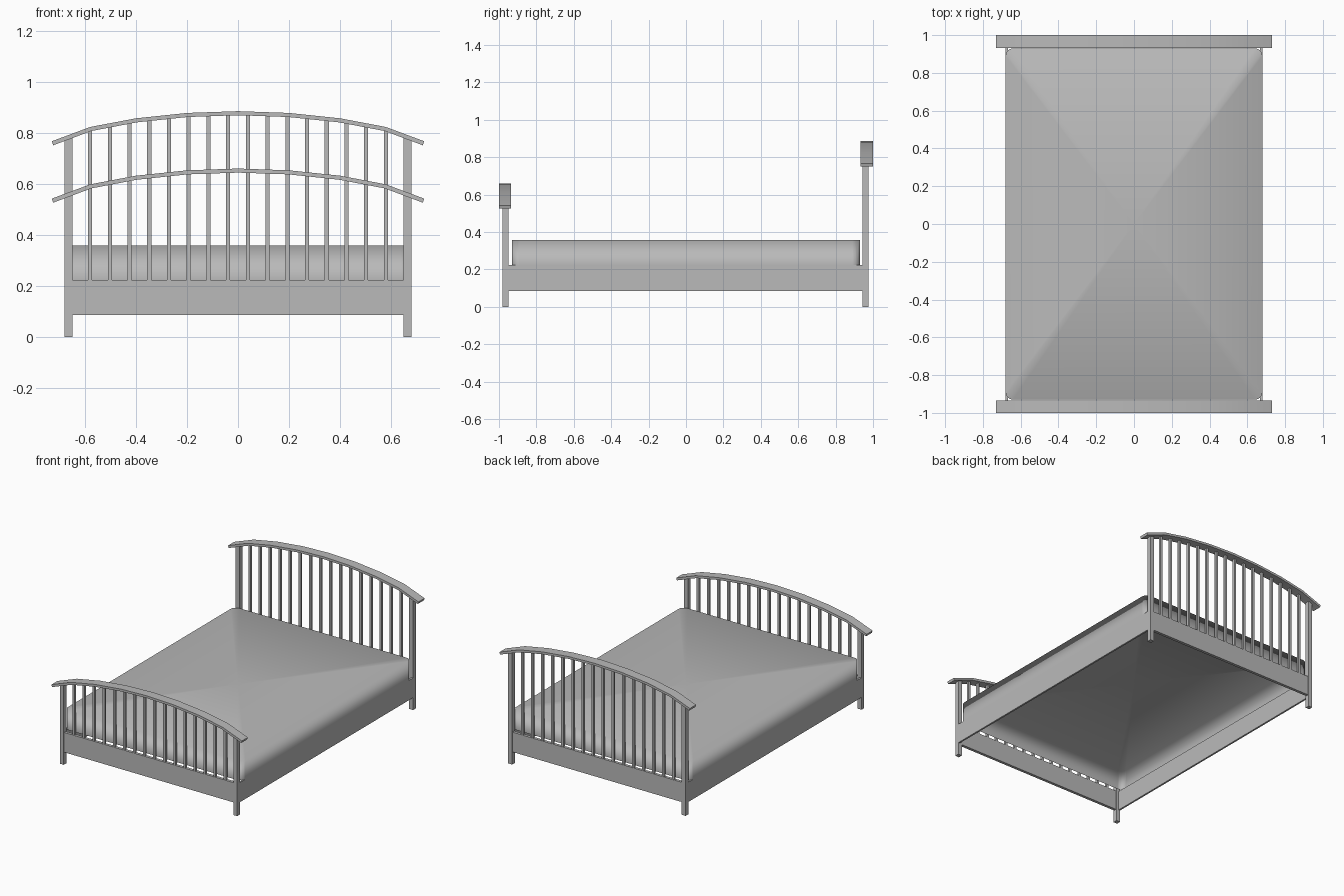
import bpy
import bmesh
from mathutils import Vector

if "Cube" in bpy.data.objects:
    bpy.data.objects.remove(bpy.data.objects["Cube"], do_unlink=True)

grey = bpy.data.materials.new("plain grey")
grey.use_nodes = True
colour = (0.49, 0.49, 0.49, 1)
grey.diffuse_color = colour
grey.node_tree.nodes["Principled BSDF"].inputs["Base Color"].default_value = colour


def finish(name, bm, smooth=False):
    bmesh.ops.recalc_face_normals(bm, faces=bm.faces)
    for f in bm.faces:
        f.smooth = smooth
    mesh = bpy.data.meshes.new(name)
    bm.to_mesh(mesh)
    bm.free()
    mesh.materials.append(grey)
    obj = bpy.data.objects.new(name, mesh)
    bpy.context.collection.objects.link(obj)
    return obj


def add_box(bm, low, high):
    low, high = Vector(low), Vector(high)
    verts = bmesh.ops.create_cube(bm, size=1)["verts"]
    for v in verts:
        v.co = (low + high) / 2 + v.co * (high - low)


def box(name, low, high):
    bm = bmesh.new()
    add_box(bm, low, high)
    return finish(name, bm)


# Arched rail's top edge, as (x, drop below the crown)
half_arch = [(0.73, 0.118), (0.58, 0.062), (0.4, 0.028), (0.2, 0.007)]
arch = [(-x, d) for x, d in half_arch] + [(0, 0)] + [(x, d) for x, d in reversed(half_arch)]


def drop_at(x):
    for (x0, d0), (x1, d1) in zip(arch, arch[1:]):
        if x0 <= x <= x1:
            return d0 + (d1 - d0) * (x - x0) / (x1 - x0)


def end_board(name, y, rail_y, crown):
    thick = 0.016
    # Arched cap rail, extruded across its depth, soft along the arch only
    bm = bmesh.new()
    outline = [(x, crown - d) for x, d in arch]
    outline += [(x * 0.993, crown - d - thick) for x, d in reversed(arch)]
    face = bm.faces.new([bm.verts.new((x, rail_y[0], z)) for x, z in outline])
    moved = bmesh.ops.extrude_face_region(bm, geom=[face])["geom"]
    for v in moved:
        if isinstance(v, bmesh.types.BMVert):
            v.co.y = rail_y[1]
    bmesh.ops.recalc_face_normals(bm, faces=bm.faces)
    for e in bm.edges:
        e.smooth = e.calc_face_angle(0) < 0.5
    finish(name + "_cap_rail", bm, smooth=True)

    # Corner legs
    for side, sign in (("left", 1), ("right", -1)):
        xs = sorted((sign * 0.65, sign * 0.68))
        top = crown - drop_at(0.665) - thick / 2
        box(f"{name}_{side}_leg", (xs[0], y - 0.015, 0), (xs[1], y + 0.015, top))

    # Row of spindles
    bm = bmesh.new()
    count, reach, half = 16, 0.58, 0.008
    for i in range(count):
        x = -reach + 2 * reach * i / (count - 1)
        top = crown - drop_at(x) - thick / 2
        add_box(bm, (x - half, y - half, 0.21), (x + half, y + half, top))
    finish(name + "_spindles", bm)

    # Lower board between the legs
    box(name + "_lower_board", (-0.65, y - 0.01, 0.085), (0.65, y + 0.01, 0.222))


end_board("footboard", -0.965, (-1, -0.935), 0.66)
end_board("headboard", 0.96, (0.933, 1), 0.885)

# Side rails
for side, sign in (("left", 1), ("right", -1)):
    xs = sorted((sign * 0.668, sign * 0.68))
    box(side + "_side_rail", (xs[0], -0.95, 0.085), (xs[1], 0.945, 0.222))

# Mattress: shell open below, rounded upright corners, top fanned from its centre
bm = bmesh.new()
add_box(bm, (-0.68, -0.93, 0.222), (0.68, 0.93, 0.358))
upright = [e for e in bm.edges if abs(e.verts[0].co.z - e.verts[1].co.z) > 0.1]
bmesh.ops.bevel(bm, geom=upright, offset=0.04, segments=4, profile=0.5, affect='EDGES')
bm.normal_update()
bottom = [f for f in bm.faces if f.normal.z < -0.9]
bmesh.ops.delete(bm, geom=bottom, context='FACES_ONLY')
bmesh.ops.poke(bm, faces=[f for f in bm.faces if f.normal.z > 0.9])
mattress = finish("mattress", bm, smooth=True)

# Shading that follows the large top, softening down the sides
soften = mattress.modifiers.new("soft_shading", 'WEIGHTED_NORMAL')
soften.mode = 'FACE_AREA'
soften.weight = 50
